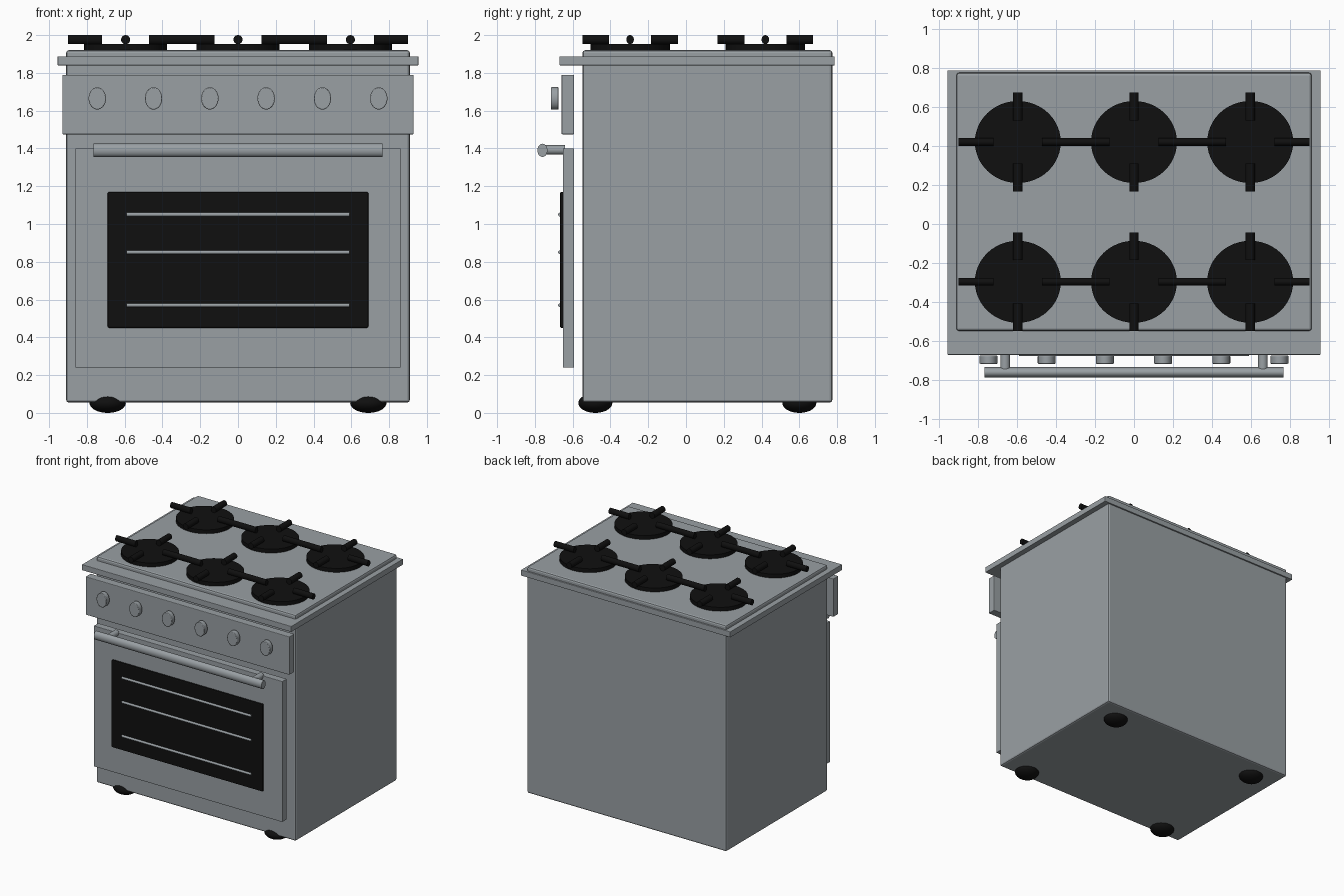
import bpy
import math

cube = bpy.data.objects.get("Cube")
if cube:
    bpy.data.objects.remove(cube, do_unlink=True)


def material(name, color):
    mat = bpy.data.materials.new(name)
    mat.use_nodes = True
    mat.diffuse_color = color
    bsdf = mat.node_tree.nodes["Principled BSDF"]
    bsdf.inputs["Base Color"].default_value = color
    bsdf.inputs["Roughness"].default_value = 0.5
    return mat


STEEL = material("brushed steel", (0.32, 0.35, 0.37, 1))
BLACK = material("black enamel", (0.005, 0.005, 0.005, 1))


def finish(obj, name, mat, bevel=0, smooth=False):
    obj.name = name
    obj.data.materials.append(mat)
    bpy.ops.object.transform_apply(location=False, rotation=True, scale=True)
    if smooth:
        bpy.ops.object.shade_smooth_by_angle(angle=math.radians(35))
    if bevel:
        mod = obj.modifiers.new("rounded edges", "BEVEL")
        mod.width = bevel
        mod.segments = 2
        mod.limit_method = "ANGLE"
    return obj


def box(name, x, y, z, mat, bevel=0):
    """Box from (min, max) pairs on each axis."""
    spans = (x, y, z)
    bpy.ops.mesh.primitive_cube_add(size=1, location=[(a + b) / 2 for a, b in spans])
    obj = bpy.context.object
    obj.scale = [b - a for a, b in spans]
    return finish(obj, name, mat, bevel)


def rod(name, axis, center, size, mat, bevel=0, sides=32):
    """Elliptical cylinder along an axis, given its full x, y, z size."""
    turn = {"x": (0, math.pi / 2, 0), "y": (math.pi / 2, 0, 0), "z": (0, 0, 0)}[axis]
    bpy.ops.mesh.primitive_cylinder_add(vertices=sides, radius=0.5, depth=1,
                                        location=center, rotation=turn)
    bpy.ops.object.transform_apply(location=False, rotation=True, scale=False)
    obj = bpy.context.object
    obj.scale = size
    return finish(obj, name, mat, bevel, True)


# Cabinet and worktop
box("cabinet", (-0.91, 0.91), (-0.548, 0.775), (0.055, 1.92), STEEL, 0.014)
box("worktop_rim", (-0.955, 0.955), (-0.67, 0.787), (1.84, 1.887), STEEL, 0.003)

# Control panel and knobs
box("control_panel", (-0.93, 0.93), (-0.659, -0.592), (1.475, 1.79), STEEL, 0.005)
for i in range(6):
    rod("knob", "y", (-0.745 + i * 0.298, -0.695, 1.665), (0.092, 0.042, 0.118), STEEL, 0.004)

# Oven door, window and rack bars
box("oven_door", (-0.86, 0.86), (-0.651, -0.592), (0.24, 1.4), STEEL, 0.003)
box("oven_window", (-0.69, 0.69), (-0.667, -0.645), (0.45, 1.17), BLACK, 0.008)
for z in (1.05, 0.85, 0.57):
    rod("rack_bar", "x", (0, -0.667, z), (1.18, 0.02, 0.02), STEEL, sides=16)

# Door handle
rod("door_handle", "x", (0, -0.76, 1.39), (1.53, 0.053, 0.07), STEEL)
for side in (-1, 1):
    rod("handle_bracket", "y", (side * 0.66, -0.7, 1.392), (0.05, 0.12, 0.05), STEEL)

# Burners, each with four grate arms
for y in (-0.296, 0.42):
    for x in (-0.595, 0, 0.595):
        rod("burner_plate", "z", (x, y, 1.934), (0.44, 0.42, 0.036), BLACK, sides=48)
        for side in (-1, 1):
            rod("grate_arm", "x", (x + side * 0.215, y, 1.976), (0.18, 0.04, 0.048), BLACK)
            rod("grate_arm", "y", (x, y + side * 0.182, 1.976), (0.048, 0.142, 0.048), BLACK)

# Rounded feet
for x in (-0.69, 0.69):
    for y in (-0.48, 0.6):
        bpy.ops.mesh.primitive_uv_sphere_add(segments=32, ring_count=16, radius=1,
                                             location=(x, y, 0.052))
        foot = bpy.context.object
        foot.scale = (0.096, 0.09, 0.052)
        finish(foot, "foot", BLACK, 0, True)
